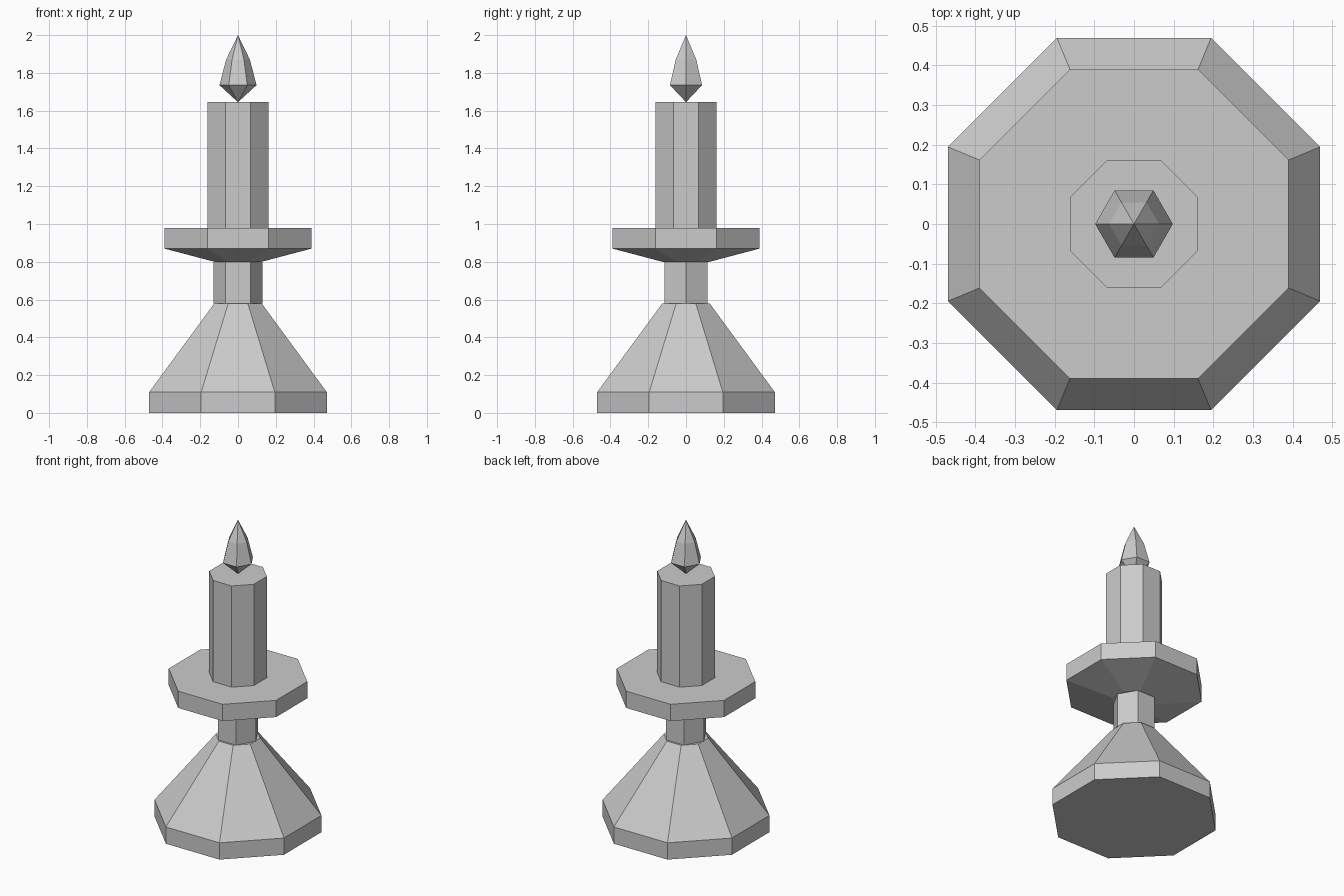
import bpy
import bmesh
from math import cos, sin, pi

if "Cube" in bpy.data.objects:
    bpy.data.objects.remove(bpy.data.objects["Cube"])


def lathe(name, profile, sides, flats_on_axes):
    """Flat-faced closed solid from (radius, z) rings; radius 0 makes a point.
    With flats_on_axes the radius is measured to the flats, else to the corners."""
    bm = bmesh.new()
    turn = pi / sides if flats_on_axes else 0.0
    scale = 1 / cos(pi / sides) if flats_on_axes else 1.0
    rings = []
    for r, z in profile:
        count = sides if r > 0 else 1
        rings.append([bm.verts.new((r * scale * cos(turn + 2 * pi * i / sides),
                                    r * scale * sin(turn + 2 * pi * i / sides), z))
                      for i in range(count)])
    for a, b in zip(rings, rings[1:]):
        for i in range(sides):
            j = (i + 1) % sides
            if len(a) == 1:
                bm.faces.new((a[0], b[j], b[i]))
            elif len(b) == 1:
                bm.faces.new((a[i], a[j], b[0]))
            else:
                bm.faces.new((a[i], a[j], b[j], b[i]))
    for ring in (rings[0], rings[-1]):
        if len(ring) > 1:
            bm.faces.new(ring)
    bmesh.ops.recalc_face_normals(bm, faces=bm.faces)
    mesh = bpy.data.meshes.new(name)
    bm.to_mesh(mesh)
    bm.free()
    obj = bpy.data.objects.new(name, mesh)
    bpy.context.collection.objects.link(obj)
    return obj


# Octagonal foot with a tapering top
lathe("base", [(0.47, 0), (0.47, 0.11), (0.125, 0.58)], 8, True)
# Hexagonal neck
lathe("stem", [(0.13, 0.58), (0.13, 0.80)], 6, False)
# Drip tray with a sloped underside
lathe("drip_tray", [(0.125, 0.80), (0.39, 0.87), (0.39, 0.98)], 8, True)
# Wax candle
lathe("candle", [(0.162, 0.98), (0.162, 1.645)], 8, True)
# Faceted flame, pointed at both ends
lathe("flame", [(0, 1.645), (0.098, 1.735), (0.063, 1.87), (0, 2.0)], 6, False)
